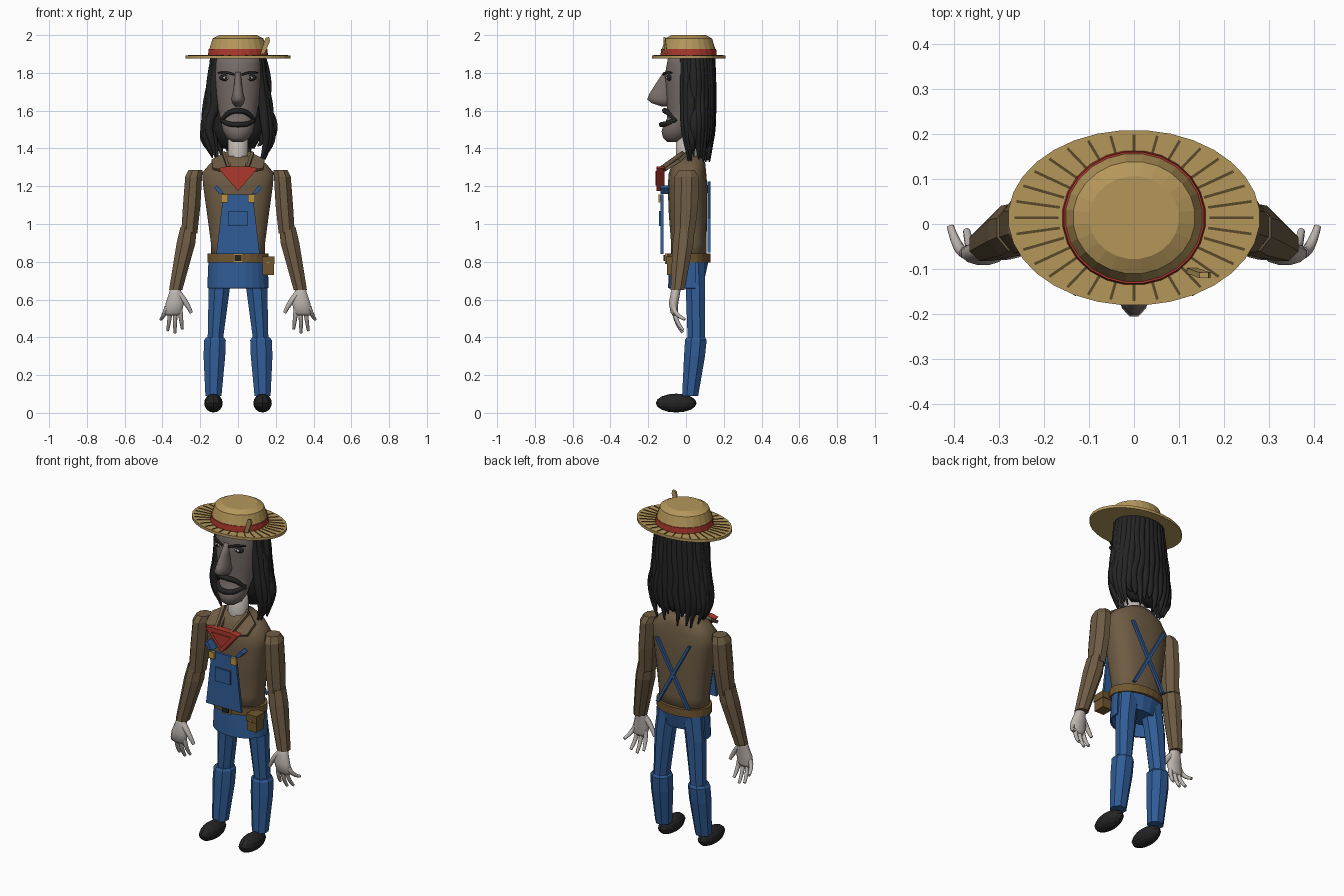
import bpy, bmesh, math, random
from mathutils import Vector

random.seed(4)
cube = bpy.data.objects.get("Cube")
if cube:
    bpy.data.objects.remove(cube, do_unlink=True)


def material(name, *srgb):
    lin = [((c / 255 + 0.055) / 1.055) ** 2.4 for c in srgb] + [1]
    m = bpy.data.materials.new(name)
    m.use_nodes = True
    m.diffuse_color = lin
    m.node_tree.nodes["Principled BSDF"].inputs["Base Color"].default_value = lin
    return m


STRAW = material("straw", 180, 150, 90)
RIB = material("dark_straw", 88, 72, 42)
RED = material("red_cloth", 172, 56, 44)
BLACK = material("black", 36, 36, 36)
FACE = material("weathered_face", 118, 108, 104)
SKIN = material("pale_skin", 188, 180, 174)
SHIRT = material("brown_shirt", 110, 92, 68)
DENIM = material("blue_denim", 48, 92, 150)
LEATHER = material("leather", 112, 86, 48)
GOLD = material("brass", 186, 146, 66)


def finish(bm, name, mat, smooth=False):
    bmesh.ops.recalc_face_normals(bm, faces=bm.faces)
    me = bpy.data.meshes.new(name)
    bm.to_mesh(me)
    bm.free()
    me.materials.append(mat)
    ob = bpy.data.objects.new(name, me)
    bpy.context.collection.objects.link(ob)
    for p in me.polygons:
        p.use_smooth = smooth
    return ob


def loft(name, rings, mat, n=8, smooth=False, power=1.0):
    """Closed skin over level rings given as x, y, z, x radius, y radius."""
    bm = bmesh.new()
    loops = []
    for x, y, z, rx, ry in rings:
        loop = []
        for i in range(n):
            a = math.tau * (i + 0.5) / n
            c, s = math.cos(a), math.sin(a)
            loop.append(bm.verts.new((x + rx * math.copysign(abs(c) ** power, c),
                                      y + ry * math.copysign(abs(s) ** power, s), z)))
        loops.append(loop)
    for lo, hi in zip(loops, loops[1:]):
        for i in range(n):
            j = (i + 1) % n
            bm.faces.new((lo[i], lo[j], hi[j], hi[i]))
    bm.faces.new(loops[0])
    bm.faces.new(loops[-1])
    return finish(bm, name, mat, smooth)


def slab(name, pts, depth, mat):
    """Polygon in space, thickened along the depth vector."""
    bm = bmesh.new()
    face = bm.faces.new([bm.verts.new(p) for p in pts])
    ext = bmesh.ops.extrude_face_region(bm, geom=[face], use_keep_orig=True)
    verts = [v for v in ext["geom"] if isinstance(v, bmesh.types.BMVert)]
    bmesh.ops.translate(bm, verts=verts, vec=depth)
    return finish(bm, name, mat)


def panel(name, outline, y0, y1, mat):
    return slab(name, [(x, y0, z) for x, z in outline], (0, y1 - y0, 0), mat)


def rect(x, z, w, h):
    return [(x - w, z - h), (x + w, z - h), (x + w, z + h), (x - w, z + h)]


def tube(name, pts, radii, mat, res=2):
    cu = bpy.data.curves.new(name, "CURVE")
    cu.dimensions = "3D"
    cu.bevel_depth = 1
    cu.bevel_resolution = res
    cu.use_fill_caps = True
    sp = cu.splines.new("NURBS")
    sp.points.add(len(pts) - 1)
    for p, co, r in zip(sp.points, pts, radii):
        p.co = (*co, 1)
        p.radius = r
    sp.order_u = 3
    sp.use_endpoint_u = True
    sp.resolution_u = 4
    ob = bpy.data.objects.new(name, cu)
    cu.materials.append(mat)
    bpy.context.collection.objects.link(ob)
    bpy.ops.object.select_all(action="DESELECT")
    ob.select_set(True)
    bpy.context.view_layer.objects.active = ob
    bpy.ops.object.convert(target="MESH")
    return ob


def ball(name, centre, size, mat, smooth=True, u=12, v=8):
    bm = bmesh.new()
    bmesh.ops.create_uvsphere(bm, u_segments=u, v_segments=v, radius=1)
    for vert in bm.verts:
        vert.co = Vector(centre) + Vector(a * b for a, b in zip(vert.co, size))
    return finish(bm, name, mat, smooth)


# Straw hat: brim, crown, band, ribs and a loose straw
HY = 0.014
loft("hat_brim", [(0, HY, 1.877, .28, .195), (0, HY, 1.893, .28, .195)], STRAW, 32)
loft("hat_crown", [(0, HY, 1.89, .156, .146), (0, HY, 1.925, .153, .143),
                   (0, HY, 1.982, .136, .125), (0, HY, 2.0, .1, .092)], STRAW, 24)
loft("hat_band", [(0, HY, 1.893, .16, .15), (0, HY, 1.926, .157, .147)], RED, 24)
for i in range(32):
    a = math.tau * i / 32
    d = Vector((math.cos(a) * .28, math.sin(a) * .195, 0))
    w = Vector((-d.y, d.x, 0)).normalized() * .003
    o = Vector((0, HY, 1.892))
    slab("brim_rib", [o + d * .6 - w, o + d * .95 - w, o + d * .95 + w, o + d * .6 + w],
         (0, 0, .004), RIB)
slab("loose_straw", [(.118, -.11, 1.9), (.14, -.11, 1.9), (.17, -.12, 1.97),
                     (.165, -.12, 1.99), (.145, -.12, 1.985)], (0, .012, 0), STRAW)

# Head, nose, ears and neck
loft("head", [(0, -.065, 1.435, .03, .035), (0, -.06, 1.455, .06, .062),
              (0, -.05, 1.49, .08, .08), (0, -.04, 1.525, .088, .08),
              (0, -.025, 1.56, .095, .075), (0, -.01, 1.6, .104, .09),
              (0, 0, 1.66, .116, .105), (0, 0, 1.74, .123, .108),
              (0, .005, 1.79, .126, .118), (0, .01, 1.85, .126, .112),
              (0, .01, 1.885, .12, .105)], FACE, 24, True)
loft("nose", [(0, -.105, 1.805, .014, .014), (0, -.115, 1.75, .02, .042),
              (0, -.13, 1.69, .03, .066), (0, -.136, 1.66, .038, .072),
              (0, -.13, 1.64, .032, .055), (0, -.11, 1.622, .015, .02)], FACE, 12, True)
loft("neck", [(0, .005, 1.26, .075, .075), (0, .005, 1.36, .056, .06),
              (0, 0, 1.5, .056, .056)], SKIN, 12, True)

# Eyes, brows and facial hair
for s in (1, -1):
    ball("eye_socket", (s * .065, -.088, 1.775), (.034, .014, .018), BLACK)
    ball("eye", (s * .063, -.097, 1.774), (.018, .01, .009), SKIN)
    ball("pupil", (s * .063, -.104, 1.774), (.007, .005, .007), BLACK)
    tube("eyebrow", [(s * .02, -.118, 1.79), (s * .06, -.112, 1.808), (s * .105, -.075, 1.8)],
         [.006, .009, .004], BLACK, 1)
tube("moustache", [(-.088, -.055, 1.54), (-.065, -.085, 1.585), (0, -.122, 1.605),
                   (.065, -.085, 1.585), (.088, -.055, 1.54)],
     [.008, .014, .015, .014, .008], BLACK)
tube("beard", [(-.085, -.05, 1.555), (-.07, -.1, 1.53), (0, -.14, 1.525),
               (.07, -.1, 1.53), (.085, -.05, 1.555)],
     [.01, .013, .015, .013, .01], BLACK)

# Long hair: inner mass and hanging locks
loft("hair_mass", [(0, .07, 1.4, .09, .04), (0, .06, 1.5, .135, .07),
                   (0, .055, 1.7, .14, .08), (0, .045, 1.885, .125, .09)], BLACK, 16, True)
LOCKS = 23
for i in range(LOCKS):
    a = math.radians(-35 + 250 * i / (LOCKS - 1))
    c, s = math.cos(a), math.sin(a)
    wave = random.uniform(-.016, .016)
    end = 1.37 + random.uniform(-.05, .05)
    tube("hair_lock", [(.128 * c, .04 + .095 * s, 1.885),
                       (.148 * c + wave, .045 + .09 * s, 1.76),
                       (.152 * c - wave, .045 + .09 * s, 1.63),
                       (.185 * c + wave, .045 + .09 * s, 1.52),
                       (.178 * c - wave, .05 + .08 * s, 1.43),
                       (.145 * c, .055 + .07 * s, end)],
         [.02, .026, .026, .024, .018, .004], BLACK)

# Shirt body and open collar
loft("shirt_body", [(0, .015, .8, .145, .095), (0, .015, .9, .145, .095),
                    (0, .01, 1.05, .165, .102), (0, .008, 1.2, .186, .106),
                    (0, .008, 1.27, .192, .1), (0, .015, 1.32, .15, .088),
                    (0, .02, 1.36, .08, .07)], SHIRT, 20, True, .8)
for s in (1, -1):
    slab("collar_flap", [(s * .055, .02, 1.375), (s * .14, -.03, 1.33),
                         (s * .135, -.1, 1.285), (s * .03, -.13, 1.265)],
         (0, -.012, .012), SHIRT)
    slab("collar_edge", [(s * .07, 0, 1.37), (s * .085, -.01, 1.365),
                         (s * .055, -.13, 1.28), (s * .04, -.13, 1.28)],
         (0, -.02, .016), SHIRT)

# Neckerchief
panel("neckerchief", [(-.105, 1.295), (0, 1.175), (.105, 1.295), (.06, 1.305), (-.06, 1.305)],
      -.155, -.115, RED)
panel("neckerchief_fold", [(-.065, 1.28), (0, 1.205), (.065, 1.28)], -.161, -.15, RED)

# Sleeves, hands, trouser legs and shoes
for s in (1, -1):
    loft("upper_sleeve", [(s * .225, .005, 1.285, .04, .045), (s * .235, .003, 1.25, .048, .068),
                          (s * .245, 0, 1.1, .05, .07), (s * .258, -.008, .95, .046, .058)], SHIRT)
    loft("lower_sleeve", [(s * .262, -.008, .985, .046, .056), (s * .275, -.015, .9, .054, .06),
                          (s * .33, -.045, .65, .038, .04)], SHIRT)
    loft("palm", [(s * .33, -.05, .67, .026, .024), (s * .332, -.056, .635, .034, .026),
                  (s * .335, -.066, .58, .05, .026), (s * .342, -.062, .53, .046, .02),
                  (s * .345, -.058, .515, .036, .012)], SKIN, 12, True)
    for x0, x1, y1, z1 in ((.308, .295, -.025, .445), (.332, .334, -.018, .425),
                           (.355, .372, -.015, .437), (.375, .408, -.005, .495)):
        tube("finger", [(s * x0, -.064, .56), (s * (x0 + x1) / 2, -.06, (.54 + z1) / 2),
                        (s * x1, y1, z1)], [.014, .012, .008], SKIN)
    tube("thumb", [(s * .315, -.06, .63), (s * .275, -.07, .59), (s * .247, -.06, .53)],
         [.018, .016, .009], SKIN)
    loft("thigh", [(s * .12, .055, .39, .044, .05), (s * .1, .05, .65, .06, .055),
                   (s * .08, .04, .8, .065, .065)], DENIM)
    loft("shin", [(s * .13, .022, .09, .046, .046), (s * .125, .045, .3, .062, .06),
                  (s * .122, .052, .385, .062, .062), (s * .122, .052, .398, .052, .054)], DENIM)
    ball("shoe", (s * .13, -.052, .052), (.049, .108, .05), BLACK, False, 12, 8)

# Hips, with a curved apron round the front
loft("hips", [(0, .03, .71, .125, .07), (0, .025, .8, .15, .095)], DENIM, 16)
bm = bmesh.new()
rows = []
for z, r in ((.66, 1.04), (.8, 1)):
    rows.append([bm.verts.new((.157 * r * math.cos(a), .03 + .12 * r * math.sin(a), z))
                 for a in (math.radians(170 + 200 * i / 14) for i in range(15))])
for i in range(14):
    bm.faces.new((rows[0][i], rows[0][i + 1], rows[1][i + 1], rows[1][i]))
apron = finish(bm, "overall_apron", DENIM)
apron.modifiers.new("thickness", "SOLIDIFY").thickness = .01

# Bib, pocket, clasps and crossed back straps
panel("bib", [(-.115, .84), (.115, .84), (.078, 1.155), (-.078, 1.155)], -.135, -.12, DENIM)
panel("bib_pocket", rect(0, 1.03, .05, .04), -.144, -.134, DENIM)
for s in (1, -1):
    panel("clasp", rect(s * .072, 1.135, .018, .02), -.145, -.134, GOLD)
    panel("front_strap", [(s * .075, 1.16), (s * .1, 1.16), (s * .125, 1.19), (s * .11, 1.205)],
          -.135, -.09, DENIM)
    panel("back_strap", [(s * .115, 1.225), (s * .098, 1.225), (s * -.108, .85), (s * -.09, .85)],
          .113, .129, DENIM)

# Belt, buckle and pouch
loft("belt", [(0, .016, .797, .163, .115), (0, .016, .843, .163, .115)], LEATHER, 24)
panel("buckle", rect(0, .82, .026, .024), -.112, -.095, GOLD)
panel("buckle_centre", rect(0, .82, .018, .016), -.118, -.11, BLACK)
panel("pouch", rect(.16, .775, .031, .045), -.1, -.03, LEATHER)
panel("pouch_flap", rect(.16, .807, .034, .02), -.106, -.026, LEATHER)
panel("pouch_button", rect(.16, .793, .006, .006), -.11, -.104, GOLD)
